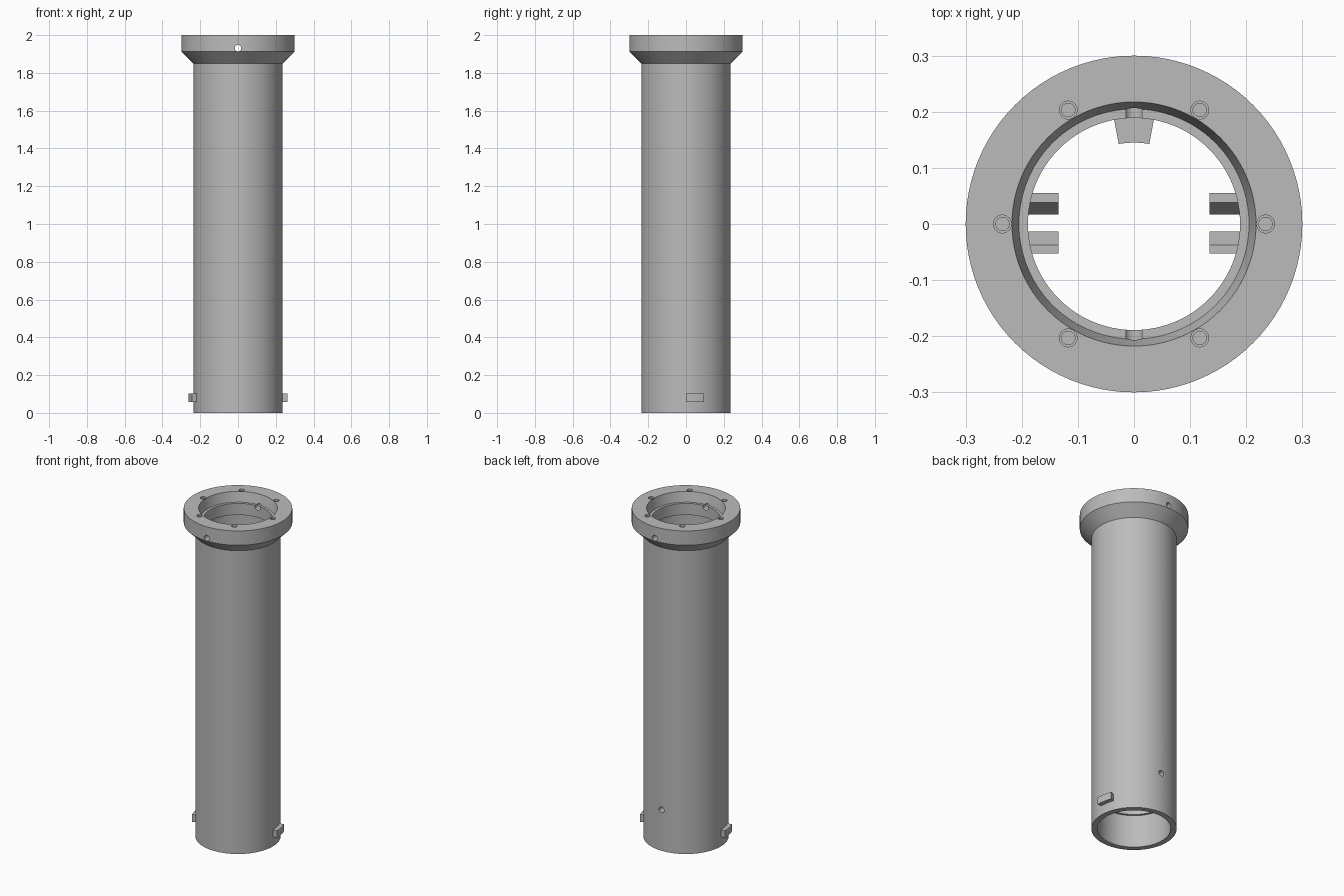
import bpy, bmesh, math
from mathutils import Matrix

if "Cube" in bpy.data.objects:
    bpy.data.objects.remove(bpy.data.objects["Cube"])

metal = bpy.data.materials.new("plain grey")
metal.diffuse_color = (0.5, 0.5, 0.5, 1)
metal.use_nodes = True
metal.node_tree.nodes["Principled BSDF"].inputs["Base Color"].default_value = metal.diffuse_color


def finish(name, bm):
    bmesh.ops.recalc_face_normals(bm, faces=bm.faces)
    mesh = bpy.data.meshes.new(name)
    bm.to_mesh(mesh)
    bm.free()
    mesh.materials.append(metal)
    ob = bpy.data.objects.new(name, mesh)
    bpy.context.collection.objects.link(ob)
    return ob


def select(ob):
    bpy.ops.object.select_all(action='DESELECT')
    ob.select_set(True)
    bpy.context.view_layer.objects.active = ob


def lathe(name, profile, n=96):
    """Closed (radius, z) profile turned about the z axis."""
    bm = bmesh.new()
    rings = [[bm.verts.new((r * math.cos(2 * math.pi * i / n),
                            r * math.sin(2 * math.pi * i / n), z))
              for i in range(n)] for r, z in profile]
    for a, b in zip(rings, rings[1:] + rings[:1]):
        for i in range(n):
            j = (i + 1) % n
            bm.faces.new((a[i], a[j], b[j], b[i]))
    return finish(name, bm)


def prism(name, points, offset, matrix=Matrix()):
    """Polygon of 3D points extruded along an offset vector."""
    bm = bmesh.new()
    face = bm.faces.new([bm.verts.new(p) for p in points])
    ext = bmesh.ops.extrude_face_region(bm, geom=[face], use_keep_orig=True)
    verts = [v for v in ext["geom"] if isinstance(v, bmesh.types.BMVert)]
    bmesh.ops.translate(bm, verts=verts, vec=offset)
    bmesh.ops.transform(bm, matrix=matrix, verts=bm.verts)
    return finish(name, bm)


def sector(name, r0, r1, a0, a1, z0, z1, steps=8):
    """Block bounded by two arcs, angles in degrees."""
    angles = [math.radians(a0 + (a1 - a0) * i / steps) for i in range(steps + 1)]
    pts = [(r1 * math.cos(a), r1 * math.sin(a), z0) for a in angles]
    pts += [(r0 * math.cos(a), r0 * math.sin(a), z0) for a in reversed(angles)]
    return prism(name, pts, (0, 0, z1 - z0))


def drill(ob, radius, depth, matrix):
    """Cut a round hole with a temporary cylinder."""
    bm = bmesh.new()
    bmesh.ops.create_cone(bm, cap_ends=True, segments=24, radius1=radius,
                          radius2=radius, depth=depth, matrix=matrix)
    cutter = finish("drill_cutter", bm)
    cutter.hide_render = True
    select(ob)
    mod = ob.modifiers.new("hole", 'BOOLEAN')
    mod.operation = 'DIFFERENCE'
    mod.solver = 'EXACT'
    mod.object = cutter
    bpy.ops.object.modifier_apply(modifier=mod.name)
    bpy.data.objects.remove(cutter)


# flanged tube with tapered mouth, upper lip and lower ring
tube = lathe("flanged_tube", [
    (0.203, 0), (0.236, 0), (0.236, 1.85), (0.30, 1.913), (0.30, 2.0),
    (0.2175, 2.0), (0.205, 1.94), (0.189, 1.94), (0.189, 1.87),
    (0.203, 1.87), (0.203, 0.30), (0.19, 0.30), (0.19, 0.20), (0.203, 0.20)])

# six stepped screw holes in the flange top
for k in range(6):
    a = math.radians(60 * k)
    spot = Matrix.Translation((0.2345 * math.cos(a), 0.2345 * math.sin(a), 2.0))
    drill(tube, 0.016, 0.02, spot)
    drill(tube, 0.012, 0.10, spot)

# radial holes: front and back of the flange, back of the lower tube
turn = Matrix.Rotation(math.pi / 2, 4, 'X')
for y, z in ((-0.25, 1.931), (0.25, 1.931), (0.22, 0.25)):
    drill(tube, 0.017, 0.16, Matrix.Translation((0, y, z)) @ turn)
select(tube)
bpy.ops.object.shade_smooth_by_angle(angle=math.radians(30))

# bayonet lugs on opposite sides of the foot
for side, start in (("right", 0), ("left", 180)):
    lug = sector("bayonet_lug_" + side, 0.23, 0.262, start, start + 21.3, 0.058, 0.102)
    select(lug)
    bpy.ops.object.shade_smooth_by_angle(angle=math.radians(30))

# pairs of guide rails with lead-in chamfers facing the slot
rails = (("back", 0.055, 0.038, 0.017), ("front", -0.053, -0.037, -0.013))
for side, s in (("right", 1), ("left", -1)):
    for name, outer, crest, slot in rails:
        x = 0.135 * s
        prism(f"guide_rail_{side}_{name}",
              [(x, outer, 0.20), (x, outer, 0.35), (x, crest, 0.35),
               (x, slot, 0.31), (x, slot, 0.20)], (0.06 * s, 0, 0))

# tapered key at the back of the bore
sector("locating_key", 0.145, 0.195, 79.2, 100.8, 0.20, 0.30)
